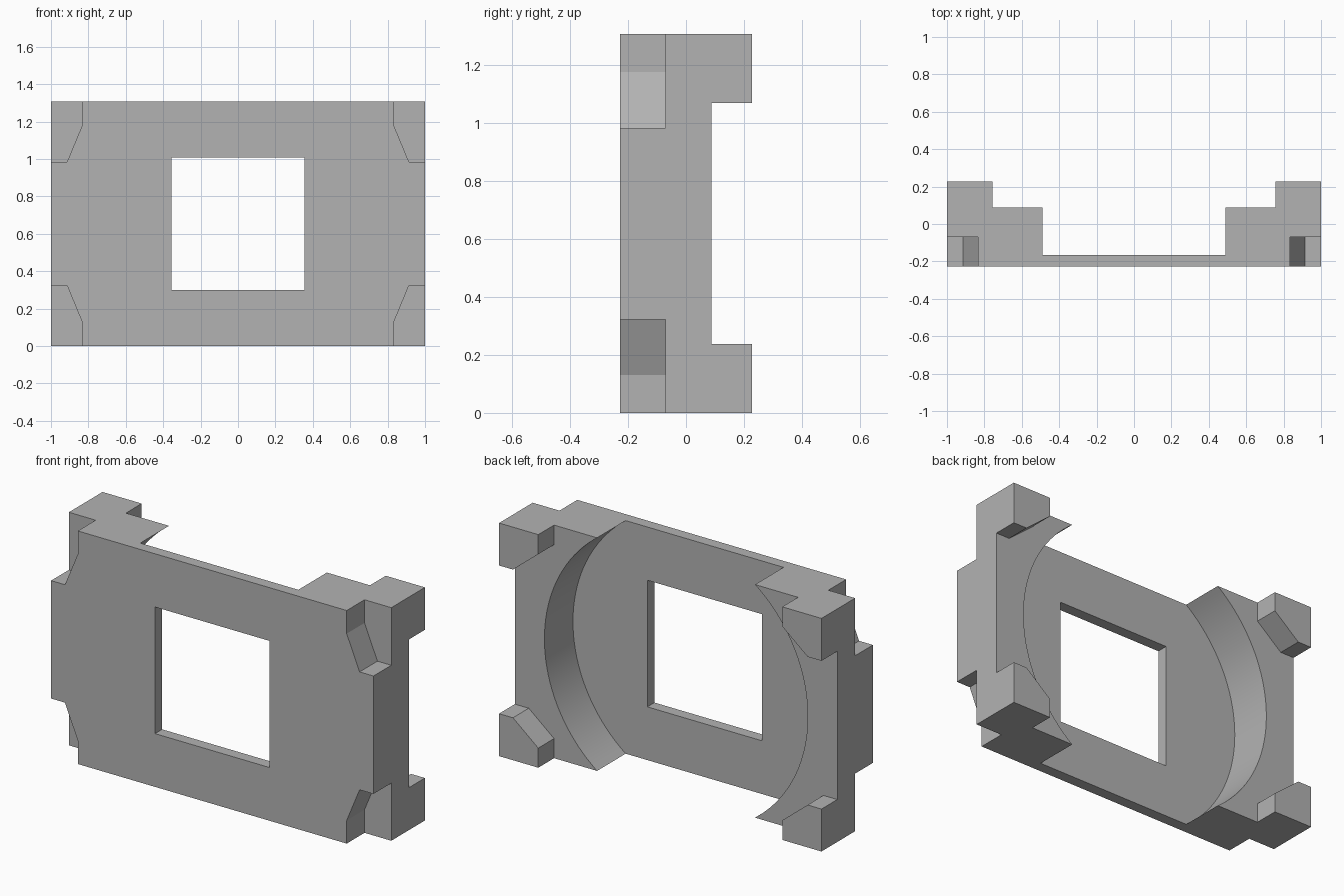
import bpy
import bmesh
import math

if "Cube" in bpy.data.objects:
    bpy.data.objects.remove(bpy.data.objects["Cube"], do_unlink=True)

HALF_W, HALF_D, HEIGHT = 1.0, 0.228, 1.307
MID = HEIGHT / 2
OUT = 0.2  # how far cutters overshoot the block

grey = bpy.data.materials.new("plain grey")
grey.use_nodes = True
grey.diffuse_color = (0.45, 0.45, 0.45, 1)
grey.node_tree.nodes["Principled BSDF"].inputs["Base Color"].default_value = (0.45, 0.45, 0.45, 1)


def prism(name, outline, y0, y1):
    """Solid with an (x, z) outline, z measured from mid height, extruded along y."""
    bm = bmesh.new()
    face = bm.faces.new([bm.verts.new((x, y0, z + MID)) for x, z in outline])
    ext = bmesh.ops.extrude_face_region(bm, geom=[face])
    verts = [v for v in ext["geom"] if isinstance(v, bmesh.types.BMVert)]
    bmesh.ops.translate(bm, verts=verts, vec=(0, y1 - y0, 0))
    bmesh.ops.recalc_face_normals(bm, faces=bm.faces)
    mesh = bpy.data.meshes.new(name)
    bm.to_mesh(mesh)
    bm.free()
    mesh.materials.append(grey)
    obj = bpy.data.objects.new(name, mesh)
    bpy.context.collection.objects.link(obj)
    return obj


def rect(w, h):
    return [(-w, -h), (w, -h), (w, h), (-w, h)]


# Full block
body = prism("mounting_frame", rect(HALF_W, MID), -HALF_D, HALF_D)
cutters = []

# Round bore, open at top and bottom, leaving a thin front plate
radius = math.hypot(0.49, MID)
circle = [(radius * math.cos(math.tau * i / 128), radius * math.sin(math.tau * i / 128))
          for i in range(128)]
cutters.append(prism("bore_cutter", circle, -0.165, HALF_D + OUT))

# Square window through the front plate
cutters.append(prism("window_cutter", rect(0.355, 0.355), -HALF_D - OUT, HALF_D + OUT))

# Cross-shaped rear recess that leaves four chamfered corner feet
corner = [(HALF_W + OUT, MID - 0.238), (0.914, MID - 0.238),
          (0.757, MID - 0.11), (0.757, MID + OUT)]
right = corner + [(-x, z) for x, z in reversed(corner)]
cross = right + [(-x, -z) for x, z in right]
cutters.append(prism("rear_recess_cutter", cross, 0.088, HALF_D + OUT))

# Chamfered notches in the front corners
notch = [(HALF_W + OUT, MID - 0.323), (0.914, MID - 0.323), (0.834, MID - 0.13),
         (0.834, MID + OUT), (HALF_W + OUT, MID + OUT)]
for sx in (-1, 1):
    for sz in (-1, 1):
        cutters.append(prism("notch_cutter", [(sx * x, sz * z) for x, z in notch],
                             -HALF_D - OUT, -0.07))

for cutter in cutters:
    cutter.hide_render = True
    mod = body.modifiers.new(cutter.name, "BOOLEAN")
    mod.operation = "DIFFERENCE"
    mod.solver = "EXACT"
    mod.object = cutter

# Bake the cuts, then drop the cutters
bpy.context.view_layer.update()
result = bpy.data.meshes.new_from_object(
    body.evaluated_get(bpy.context.evaluated_depsgraph_get()))
body.modifiers.clear()
body.data = result
result.materials.clear()
result.materials.append(grey)
for poly in result.polygons:
    poly.material_index = 0
for cutter in cutters:
    bpy.data.objects.remove(cutter, do_unlink=True)

# Smooth the bore while keeping the edges crisp
for obj in bpy.context.selected_objects:
    obj.select_set(False)
body.select_set(True)
bpy.context.view_layer.objects.active = body
bpy.ops.object.shade_smooth_by_angle(angle=math.radians(20))
